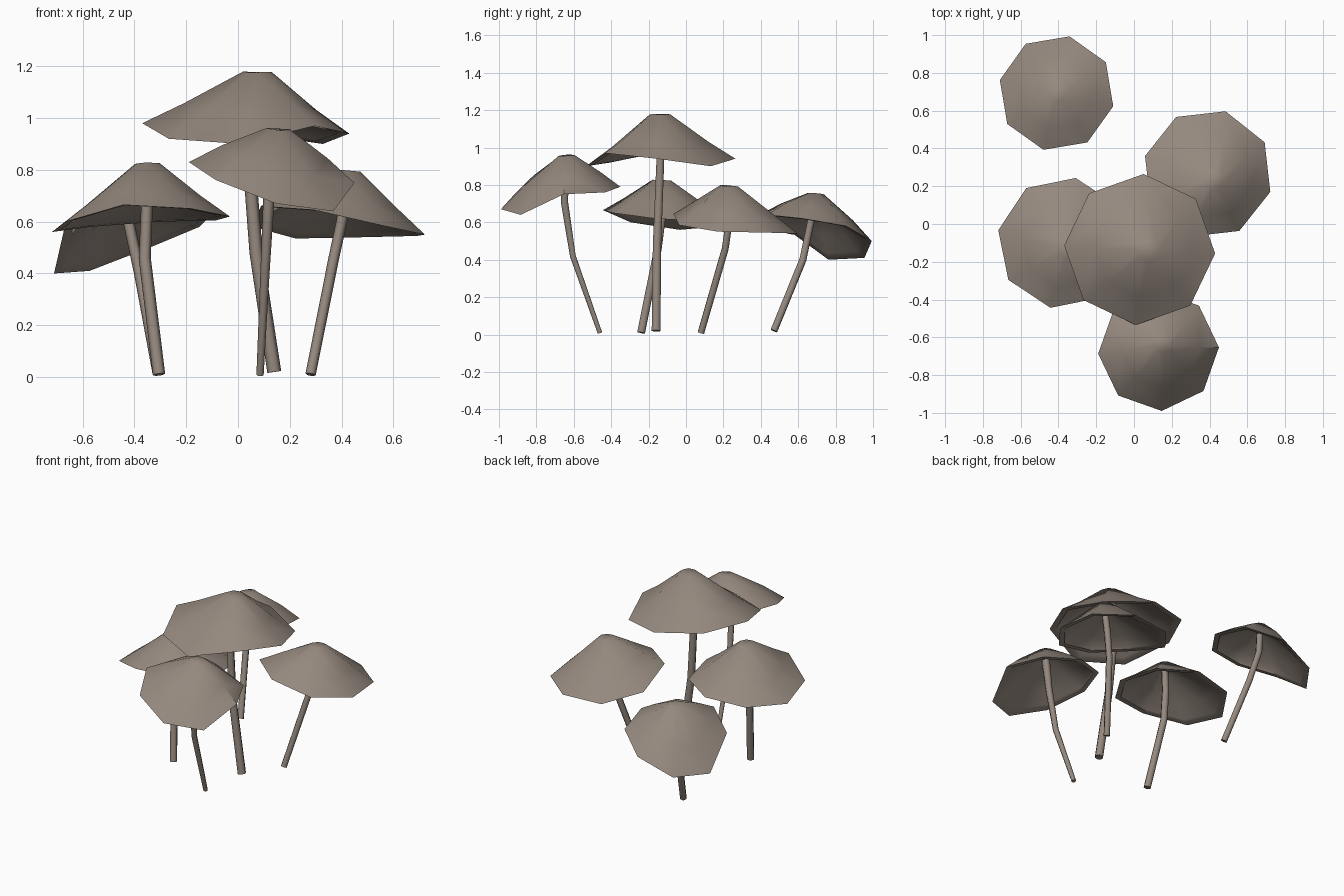
import bpy, bmesh, math
from mathutils import Vector

if "Cube" in bpy.data.objects:
    bpy.data.objects.remove(bpy.data.objects["Cube"])

# One brown for everything
brown = bpy.data.materials.new("mushroom_brown")
brown.diffuse_color = (0.30, 0.25, 0.21, 1)
brown.use_nodes = True
brown.node_tree.nodes["Principled BSDF"].inputs["Base Color"].default_value = brown.diffuse_color


def finish(bm, name, angle):
    bmesh.ops.recalc_face_normals(bm, faces=bm.faces)
    mesh = bpy.data.meshes.new(name)
    bm.to_mesh(mesh)
    bm.free()
    mesh.materials.append(brown)
    obj = bpy.data.objects.new(name, mesh)
    bpy.context.collection.objects.link(obj)
    bpy.ops.object.select_all(action='DESELECT')
    obj.select_set(True)
    bpy.context.view_layer.objects.active = obj
    bpy.ops.object.shade_smooth_by_angle(angle=math.radians(angle))


def skin(bm, rings):
    """Join rings of points into a closed shell."""
    loops = [[bm.verts.new(p) for p in ring] for ring in rings]
    for a, b in zip(loops, loops[1:]):
        n = len(a)
        for i in range(n):
            j = (i + 1) % n
            bm.faces.new((a[i], a[j], b[j], b[i]))
    bm.faces.new(loops[0])
    bm.faces.new(loops[-1])


def cap(name, centre, radius, phase, heights, apex, bulge):
    """Eight-sided wavy cap: domed top, turned-in lip, hollow underside."""
    apex = Vector(apex)
    rim = []
    for i, z in enumerate(heights):
        a = math.radians(phase + 45 * i)
        rim.append(Vector((centre[0] + radius * math.cos(a),
                           centre[1] + radius * math.sin(a), z)))
    mid = sum(rim, Vector()) / 8
    axis = sum(((rim[i] - mid).cross(rim[(i + 1) % 8] - mid)
                for i in range(8)), Vector()).normalized()

    def toward_apex(t, lift):
        return [p.lerp(apex, t) + axis * lift for p in rim]

    # Small crown ring, only slightly tilted
    top = [apex + Vector((p.x - mid.x, p.y - mid.y, (p.z - mid.z) * 0.4)) * 0.14
           for p in rim]
    lip = [p.lerp(mid, 0.10) + axis * 0.004 for p in rim]
    roof = [p - axis * 0.04 for p in top]
    bm = bmesh.new()
    skin(bm, [top, toward_apex(0.36, bulge), rim, lip,
              toward_apex(0.13, bulge * 0.36 - 0.020),
              toward_apex(0.38, bulge - 0.030), roof])
    finish(bm, name, 45)


def stem(name, points, base_radius, top_radius, sides=6):
    """Bent tapering tube through a few points."""
    pts = [Vector(p) for p in points]
    rings = []
    for i, p in enumerate(pts):
        d = (pts[min(i + 1, len(pts) - 1)] - pts[max(i - 1, 0)]).normalized()
        u = Vector((0, 1, 0)).cross(d).normalized()
        v = d.cross(u)
        r = base_radius + (top_radius - base_radius) * i / (len(pts) - 1)
        rings.append([p + (u * math.cos(k * math.tau / sides)
                           + v * math.sin(k * math.tau / sides)) * r
                      for k in range(sides)])
    bm = bmesh.new()
    skin(bm, rings)
    finish(bm, name, 65)


# Tall middle mushroom
cap("tall_cap", (0.03, -0.135), 0.40, -3,
    (0.94, 0.90, 0.94, 0.97, 0.98, 0.92, 0.90, 0.97),
    (0.075, -0.14, 1.177), 0.006)
stem("tall_stem", ((0.14, -0.16, 0.02), (0.07, -0.155, 0.48),
                   (0.04, -0.14, 0.86), (0.06, -0.13, 1.12)), 0.027, 0.023)

# Front mushroom
cap("front_cap", (0.13, -0.67), 0.32, 3,
    (0.75, 0.76, 0.79, 0.83, 0.83, 0.76, 0.67, 0.64),
    (0.155, -0.64, 0.957), 0.02)
stem("front_stem", ((0.085, -0.46, 0.008), (0.105, -0.605, 0.42),
                    (0.12, -0.65, 0.71), (0.15, -0.645, 0.90)), 0.014, 0.026)

# Left mushroom
cap("left_cap", (-0.375, -0.10), 0.35, -11,
    (0.62, 0.605, 0.60, 0.58, 0.56, 0.60, 0.665, 0.65),
    (-0.35, -0.13, 0.825), 0.008)
stem("left_stem", ((-0.305, -0.24, 0.01), (-0.36, -0.15, 0.46),
                   (-0.352, -0.125, 0.65), (-0.35, -0.13, 0.78)), 0.024, 0.022)

# Back left mushroom
cap("back_left_cap", (-0.41, 0.693), 0.308, -13,
    (0.62, 0.58, 0.50, 0.41, 0.40, 0.57, 0.64, 0.64),
    (-0.41, 0.695, 0.752), 0.022)
stem("back_left_stem", ((-0.31, 0.47, 0.02), (-0.38, 0.625, 0.40),
                        (-0.42, 0.665, 0.59), (-0.41, 0.685, 0.70)),
     0.021, 0.022)

# Back right mushroom
cap("back_right_cap", (0.39, 0.265), 0.345, -16,
    (0.55, 0.545, 0.54, 0.535, 0.58, 0.66, 0.645, 0.585),
    (0.425, 0.23, 0.795), 0.012)
stem("back_right_stem", ((0.28, 0.08, 0.01), (0.37, 0.21, 0.46),
                         (0.40, 0.23, 0.60), (0.42, 0.23, 0.74)),
     0.020, 0.022)
